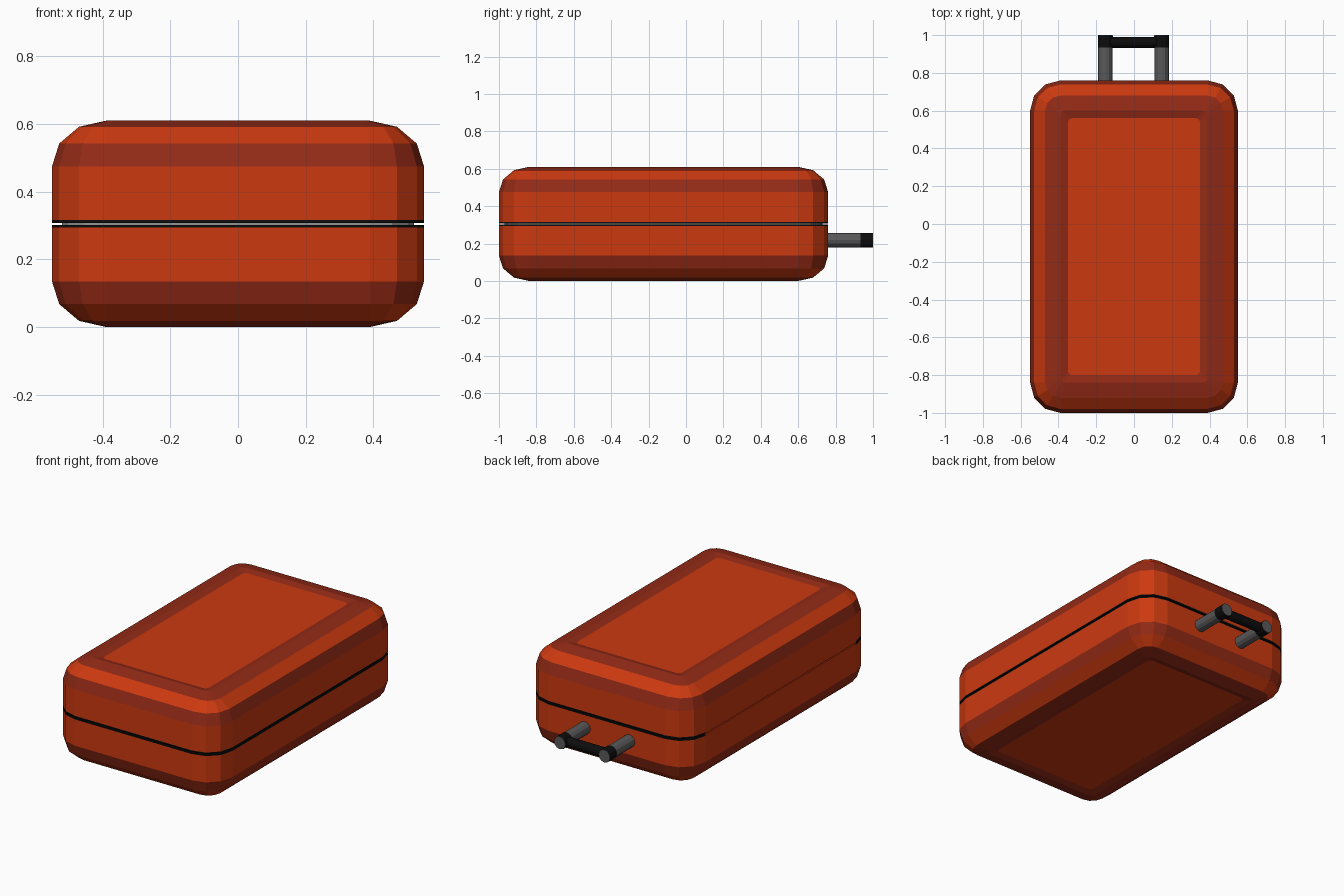
import bpy, bmesh, math
from mathutils import Matrix, Vector

if "Cube" in bpy.data.objects:
    bpy.data.objects.remove(bpy.data.objects["Cube"])

def material(name, rgb):
    m = bpy.data.materials.new(name)
    m.diffuse_color = (*rgb, 1)
    m.use_nodes = True
    m.node_tree.nodes["Principled BSDF"].inputs["Base Color"].default_value = m.diffuse_color
    return m

RED = material("orange red shell", (0.60, 0.041, 0.005))
DARK_RED = material("dark red trim", (0.29, 0.023, 0.008))
BLACK = material("black rubber", (0.004, 0.004, 0.004))
GREY = material("grey metal", (0.10, 0.10, 0.10))
ZIP = material("light grey zip", (0.30, 0.30, 0.30))

HALF_X, HALF_Y, MID_Y, HEIGHT = 0.55, 0.88, -0.12, 0.61
RADIUS, RISE, STEPS = 0.16, 0.135, 3

def add_object(name, bm, mats):
    bmesh.ops.recalc_face_normals(bm, faces=bm.faces)
    mesh = bpy.data.meshes.new(name)
    bm.to_mesh(mesh)
    bm.free()
    for m in mats:
        mesh.materials.append(m)
    obj = bpy.data.objects.new(name, mesh)
    bpy.context.collection.objects.link(obj)
    return obj

def rounded_loop(bm, inset, z, min_radius=0.008):
    """Rounded rectangle of vertices, inset from the outer wall."""
    r = max(RADIUS - inset, min_radius)
    cx, cy = HALF_X - inset - r, HALF_Y - inset - r
    loop = []
    for i, (sx, sy) in enumerate(((1, 1), (-1, 1), (-1, -1), (1, -1))):
        for k in range(STEPS + 1):
            a = math.radians(90 * i + 90 * k / STEPS)
            loop.append(bm.verts.new((sx * cx + r * math.cos(a),
                                      MID_Y + sy * cy + r * math.sin(a), z)))
    return loop

# Half shell: (inset, z, colour of the band leading up to this loop)
def half_shell(name, flip):
    base = HEIGHT - RISE
    profile = [(0.03, 0.305, 0), (0.03, 0.308, 3), (0, 0.308, 2), (0, 0.316, 2), (0, base, 0)]
    for k, colour in ((1, 1), (2, 0), (3, 1)):
        a = math.radians(90 * k / STEPS)
        profile.append((RADIUS * (1 - math.cos(a)), base + RISE * math.sin(a), colour))
    profile.append((0.20, 0.600, 1))      # step down into the recessed panel
    bm = bmesh.new()
    loops = [rounded_loop(bm, d, z, 0.024) for d, z, c in profile]
    n = len(loops[0])
    for lower, upper, (d, z, colour) in zip(loops, loops[1:], profile[1:]):
        for i in range(n):
            j = (i + 1) % n
            f = bm.faces.new((lower[i], lower[j], upper[j], upper[i]))
            hinge = f.calc_center_median().x < -0.50 and i == 2 * STEPS + 1
            f.material_index = 0 if hinge and colour > 1 else colour
    # Seam lip stays red along the straight hinge side
    for f in bm.faces:
        if f.material_index > 1 and all(v.co.x < -HALF_X + 0.035 and
                                        abs(v.co.y - MID_Y) < HALF_Y - RADIUS + 0.01 for v in f.verts):
            f.material_index = 0
    bm.faces.new(loops[-1]).material_index = 0
    if flip:
        for v in bm.verts:
            v.co.z = HEIGHT - v.co.z
    bmesh.ops.recalc_face_normals(bm, faces=bm.faces)
    # Open shells: make the flat panel face outward
    panel = max(bm.faces, key=lambda f: f.calc_area() if abs(f.normal.z) > 0.99 else 0)
    wrong = (panel.normal.z > 0) == flip
    obj = add_object(name, bm, [RED, DARK_RED, BLACK, ZIP])
    if wrong:
        obj.data.flip_normals()
    return obj

half_shell("upper_shell", False)
half_shell("lower_shell", True)

def rod(name, start, end, radius, mat, sides=12):
    start, end = Vector(start), Vector(end)
    axis = end - start
    bm = bmesh.new()
    turn = axis.to_track_quat('Z', 'Y').to_matrix().to_4x4()
    bmesh.ops.create_cone(bm, cap_ends=True, segments=sides, radius1=radius, radius2=radius,
                          depth=axis.length,
                          matrix=Matrix.Translation((start + end) / 2) @ turn)
    return add_object(name, bm, [mat])

# Pull handle: two tubes, black end sleeves and a grip
Z = 0.218
for side, x in (("left", -0.152), ("right", 0.146)):
    rod(side + "_handle_tube", (x, 0.72, Z), (x, 1.0, Z), 0.038, GREY)
    rod(side + "_handle_sleeve", (x, 0.934, Z), (x, 0.997, Z), 0.0395, BLACK)
rod("handle_grip", (-0.152, 0.962, Z), (0.146, 0.962, Z), 0.029, BLACK)
